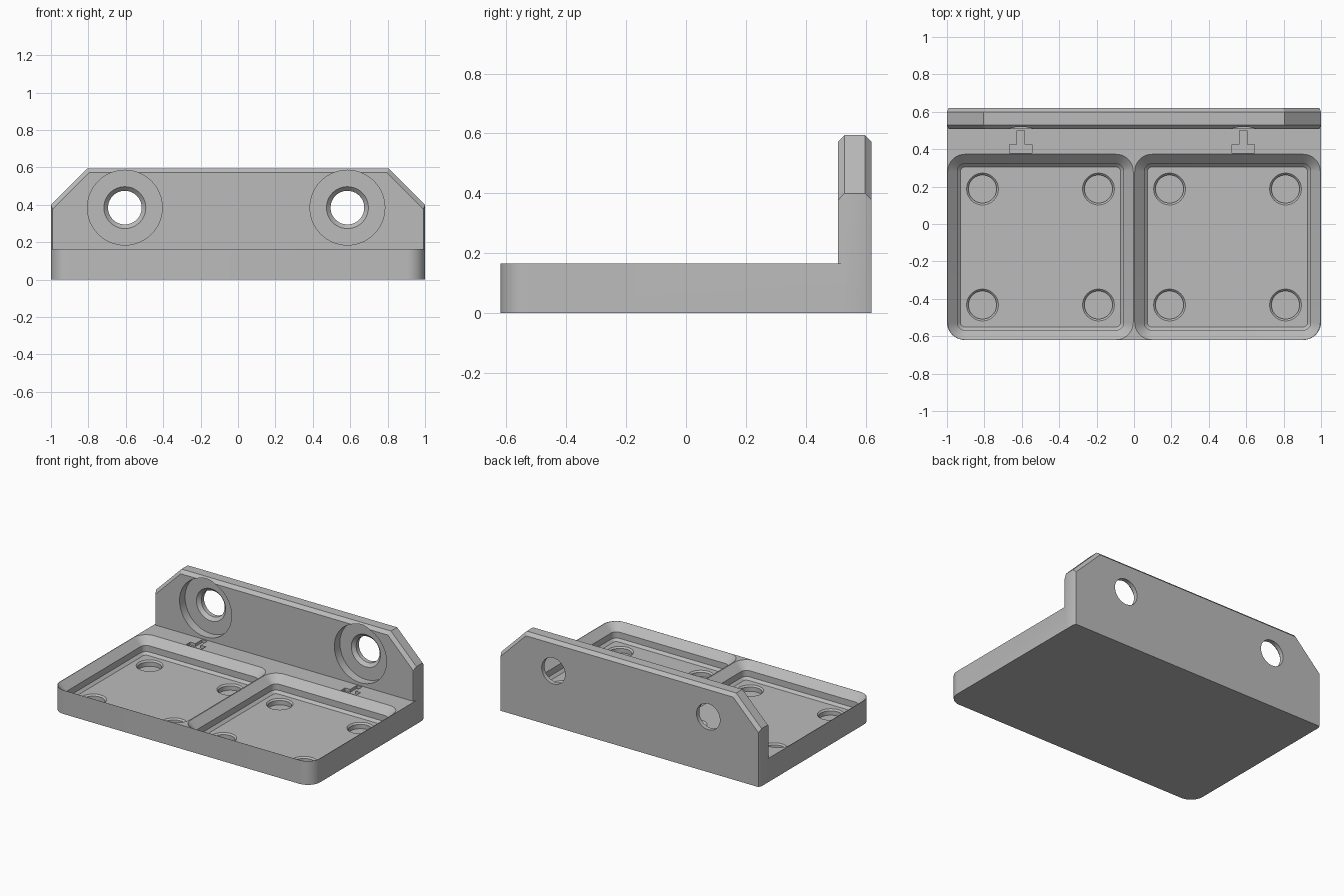
import bpy, bmesh
from math import cos, sin, pi, radians, sqrt

cube = bpy.data.objects.get("Cube")
if cube:
    bpy.data.objects.remove(cube, do_unlink=True)

grey = bpy.data.materials.new("plain grey")
grey.use_nodes = True
grey.diffuse_color = (0.5, 0.5, 0.5, 1)
grey.node_tree.nodes["Principled BSDF"].inputs["Base Color"].default_value = (0.5, 0.5, 0.5, 1)

BASE_TOP = 0.165
BAY_Y = -0.123
HOLE_X, HOLE_Z = (-0.605, 0.585), 0.385
WALL_FRONT, WALL_BACK, WALL_TOP = 0.508, 0.62, 0.595


def loft(bm, rings):
    """Closed solid through matching rings of points."""
    loops = [[bm.verts.new(p) for p in ring] for ring in rings]
    for a, b in zip(loops, loops[1:]):
        for i in range(len(a)):
            j = (i + 1) % len(a)
            bm.faces.new((a[i], a[j], b[j], b[i]))
    bm.faces.new(loops[0])
    bm.faces.new(loops[-1])


def make(name, solids):
    bm = bmesh.new()
    for rings in solids:
        loft(bm, rings)
    bmesh.ops.recalc_face_normals(bm, faces=bm.faces)
    mesh = bpy.data.meshes.new(name)
    bm.to_mesh(mesh)
    bm.free()
    mesh.materials.append(grey)
    obj = bpy.data.objects.new(name, mesh)
    bpy.context.collection.objects.link(obj)
    return obj


def combine(obj, other, operation):
    """Apply a boolean and discard the helper."""
    mod = obj.modifiers.new("cut", "BOOLEAN")
    mod.operation, mod.solver, mod.object = operation, "EXACT", other
    bpy.context.view_layer.objects.active = obj
    bpy.ops.object.modifier_apply(modifier=mod.name)
    bpy.data.objects.remove(other, do_unlink=True)


def rounded_square(cx, cy, half, r, z, steps=10):
    pts = []
    for q, (sx, sy) in enumerate(((1, 1), (-1, 1), (-1, -1), (1, -1))):
        for k in range(steps + 1):
            a = (q + k / steps) * pi / 2
            pts.append((cx + sx * (half - r) + r * cos(a),
                        cy + sy * (half - r) + r * sin(a), z))
    return pts


def circle(r, place, n=48):
    return [place(r * cos(2 * pi * i / n), r * sin(2 * pi * i / n)) for i in range(n)]


# Base slab with two rounded front corners
R = 0.095
outline = [(1, 0.54), (-1, 0.54)]
for cx, start in ((-1 + R, pi), (1 - R, 1.5 * pi)):
    for k in range(11):
        a = start + k * pi / 20
        outline.append((cx + R * cos(a), -0.62 + R + R * sin(a)))
body = make("double_tray_bracket", [[[(x, y, z) for x, y in outline] for z in (0, BASE_TOP)]])


# Upright wall with clipped corners and bevelled front and back edges
def wall_ring(y, t):
    side = 1 - t * 0.4
    slant = 1.4 - t * sqrt(2)
    top = WALL_TOP - t
    half = [(side, 0), (side, slant - side), (slant - top, top)]
    return [(x, y, z) for x, z in half + [(-x, z) for x, z in reversed(half)]]


BEVEL = 0.022
wall = make("wall", [[wall_ring(WALL_FRONT, BEVEL), wall_ring(WALL_FRONT + BEVEL, 0),
                      wall_ring(WALL_BACK - BEVEL, 0), wall_ring(WALL_BACK, BEVEL)]])
combine(body, wall, "UNION")

# Stepped tray recesses: slope, straight side, slope
FLOOR = BASE_TOP - 0.111
steps = [(0, FLOOR), (0.017, FLOOR + 0.017), (0.017, FLOOR + 0.06),
         (0.068, BASE_TOP), (0.068, BASE_TOP + 0.1)]
bays = [[rounded_square(cx, BAY_Y, 0.428 + g, 0.024 + g, z) for g, z in steps]
        for cx in (-0.5, 0.5)]
combine(body, make("bay_cutter", bays), "DIFFERENCE")

# Four round pockets in each tray floor, with chamfered mouths
pockets = []
for bay in (-0.5, 0.5):
    for dx in (-0.31, 0.31):
        for dy in (-0.31, 0.31):
            pockets.append([
                circle(r, lambda u, v, z=z: (bay + dx + u, BAY_Y + dy + v, z))
                for r, z in ((0.075, FLOOR - 0.04), (0.075, FLOOR - 0.01),
                             (0.085, FLOOR), (0.085, FLOOR + 0.01))])
combine(body, make("pocket_cutter", pockets), "DIFFERENCE")

# Counterbored and countersunk screw holes through the wall
bore = [(0.2, WALL_FRONT - 0.05), (0.2, WALL_FRONT + 0.06), (0.112, WALL_FRONT + 0.06),
        (0.09, WALL_FRONT + 0.082), (0.09, WALL_BACK + 0.05)]
holes = [[circle(r, lambda u, v, y=y: (hx + u, y, HOLE_Z + v), 64) for r, y in bore]
         for hx in HOLE_X]
combine(body, make("screw_cutter", holes), "DIFFERENCE")

# Shallow tee-shaped slots in front of each screw hole
half_tee = [(0.06, 0.38), (0.06, 0.425), (0.02, 0.425), (0.02, 0.5)]
tee = half_tee + [(-x, y) for x, y in reversed(half_tee)]
slots = [[[(hx + x, y, z) for x, y in tee] for z in (BASE_TOP - 0.02, BASE_TOP + 0.01)]
         for hx in HOLE_X]
combine(body, make("slot_cutter", slots), "DIFFERENCE")

bpy.ops.object.select_all(action="DESELECT")
body.select_set(True)
bpy.context.view_layer.objects.active = body
bpy.ops.object.shade_smooth_by_angle(angle=radians(25))
